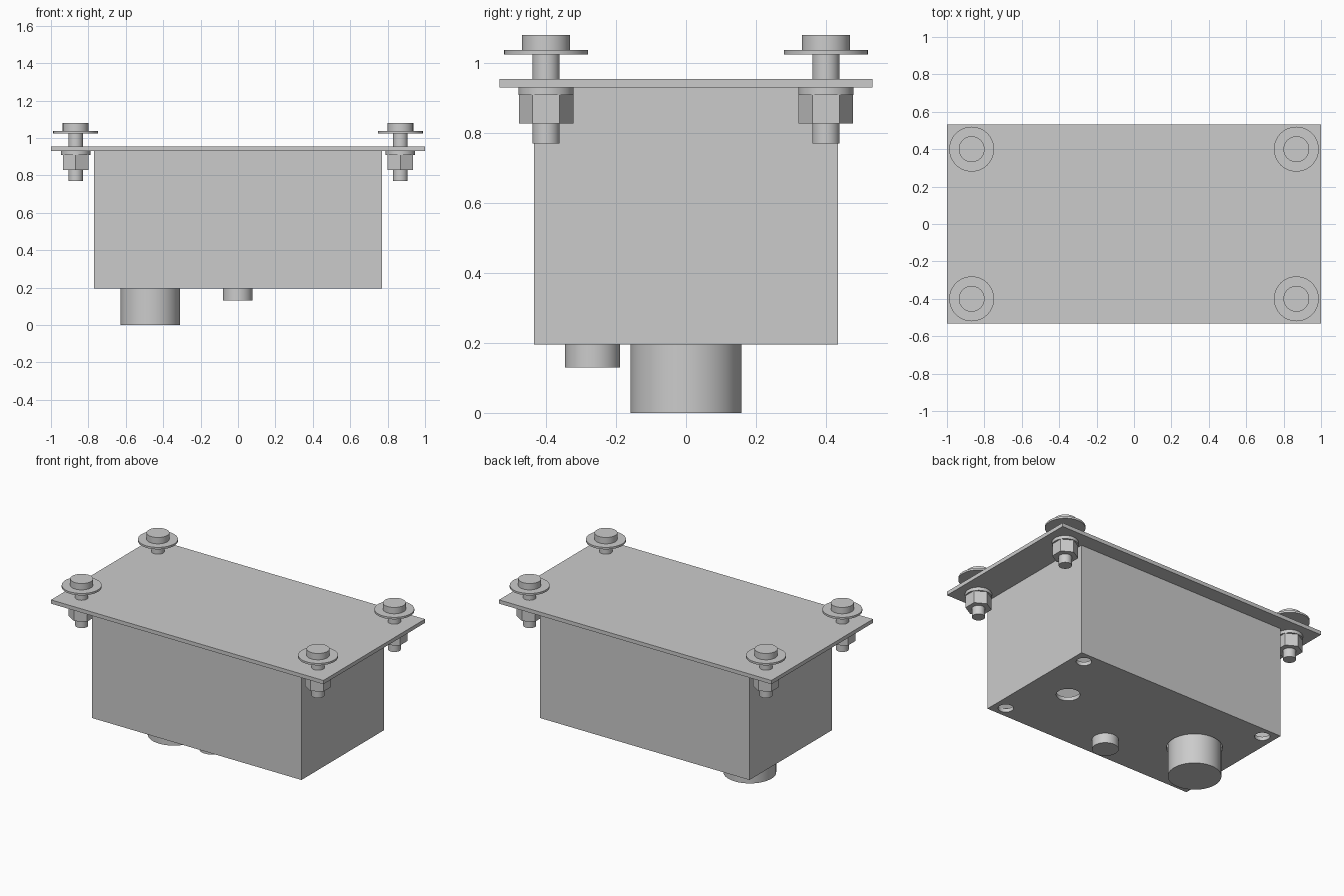
import bpy, bmesh, math
from mathutils import Matrix

cube = bpy.data.objects.get("Cube")
if cube:
    bpy.data.objects.remove(cube, do_unlink=True)

grey = bpy.data.materials.new("plain grey")
grey.use_nodes = True
tone = (0.6, 0.6, 0.6, 1)
grey.diffuse_color = tone
grey.node_tree.nodes["Principled BSDF"].inputs["Base Color"].default_value = tone


def finish(name, bm, smooth=False):
    mesh = bpy.data.meshes.new(name)
    bm.to_mesh(mesh)
    bm.free()
    mesh.materials.append(grey)
    obj = bpy.data.objects.new(name, mesh)
    bpy.context.collection.objects.link(obj)
    if smooth:
        bpy.ops.object.select_all(action='DESELECT')
        obj.select_set(True)
        bpy.context.view_layer.objects.active = obj
        bpy.ops.object.shade_smooth_by_angle(angle=math.radians(30))
    return obj


def box(name, half_x, half_y, low, high):
    bm = bmesh.new()
    bmesh.ops.create_cube(bm, size=1, matrix=Matrix.Translation((0, 0, (low + high) / 2))
                          @ Matrix.Diagonal((2 * half_x, 2 * half_y, high - low, 1)))
    return finish(name, bm)


def cylinder(name, x, y, radius, low, high, sides=48):
    bm = bmesh.new()
    bmesh.ops.create_cone(bm, cap_ends=True, segments=sides, radius1=radius, radius2=radius,
                          depth=high - low, matrix=Matrix.Translation((x, y, (low + high) / 2))
                          @ Matrix.Rotation(math.pi / 2, 4, 'Z'))
    return finish(name, bm, sides > 6)


def cut(target, cutter):
    mod = target.modifiers.new("cut " + cutter.name, 'BOOLEAN')
    mod.operation = 'DIFFERENCE'
    mod.solver = 'EXACT'
    mod.object = cutter
    cutter.hide_render = True
    cutter.hide_viewport = True


BASE, LID, WALL = 0.195, 0.93, 0.025
corners = [(sx, sy) for sx in (-1, 1) for sy in (-1, 1)]

# Hollow enclosure under a wide mounting plate
enclosure = box("enclosure", 0.77, 0.434, BASE, LID)
cut(enclosure, box("cavity_cutter", 0.77 - WALL, 0.434 - WALL, BASE + WALL, LID - WALL))
box("mounting_plate", 1.0, 0.533, LID, 0.955)

# Openings in the floor: large socket, spare hole and corner screw holes
openings = [(-0.469, 0, 0.166), (0.51, 0, 0.071)]
openings += [(0.69 * sx, 0.36 * sy, 0.046) for sx, sy in corners]
for i, (x, y, r) in enumerate(openings):
    cut(enclosure, cylinder(f"floor_hole_cutter_{i}", x, y, r, BASE - 0.05, BASE + 0.05))

# Round fittings poking out of the floor
cylinder("large_fitting", -0.469, 0, 0.159, 0, 0.4)
cylinder("small_fitting", -0.002, -0.267, 0.079, 0.13, 0.3)

# Bolt, washers and nut at each plate corner
for sx, sy in corners:
    x, y = 0.868 * sx, 0.4 * sy
    side = ("left" if sx > 0 else "right") + ("_back" if sy > 0 else "_front")
    cylinder("bolt_head_" + side, x, y, 0.069, 1.038, 1.08)
    cylinder("top_washer_" + side, x, y, 0.12, 1.025, 1.038)
    cylinder("bolt_shank_" + side, x, y, 0.039, 0.77, 1.03)
    cylinder("lower_washer_" + side, x, y, 0.079, 0.909, LID)
    nut = cylinder("hex_nut_" + side, x, y, 0.078, 0.828, 0.909, 6)
    # Corner of the hexagon points along x
    nut.data.transform(Matrix.Translation((x, y, 0)) @ Matrix.Rotation(math.pi / 2, 4, 'Z')
                       @ Matrix.Translation((-x, -y, 0)))
